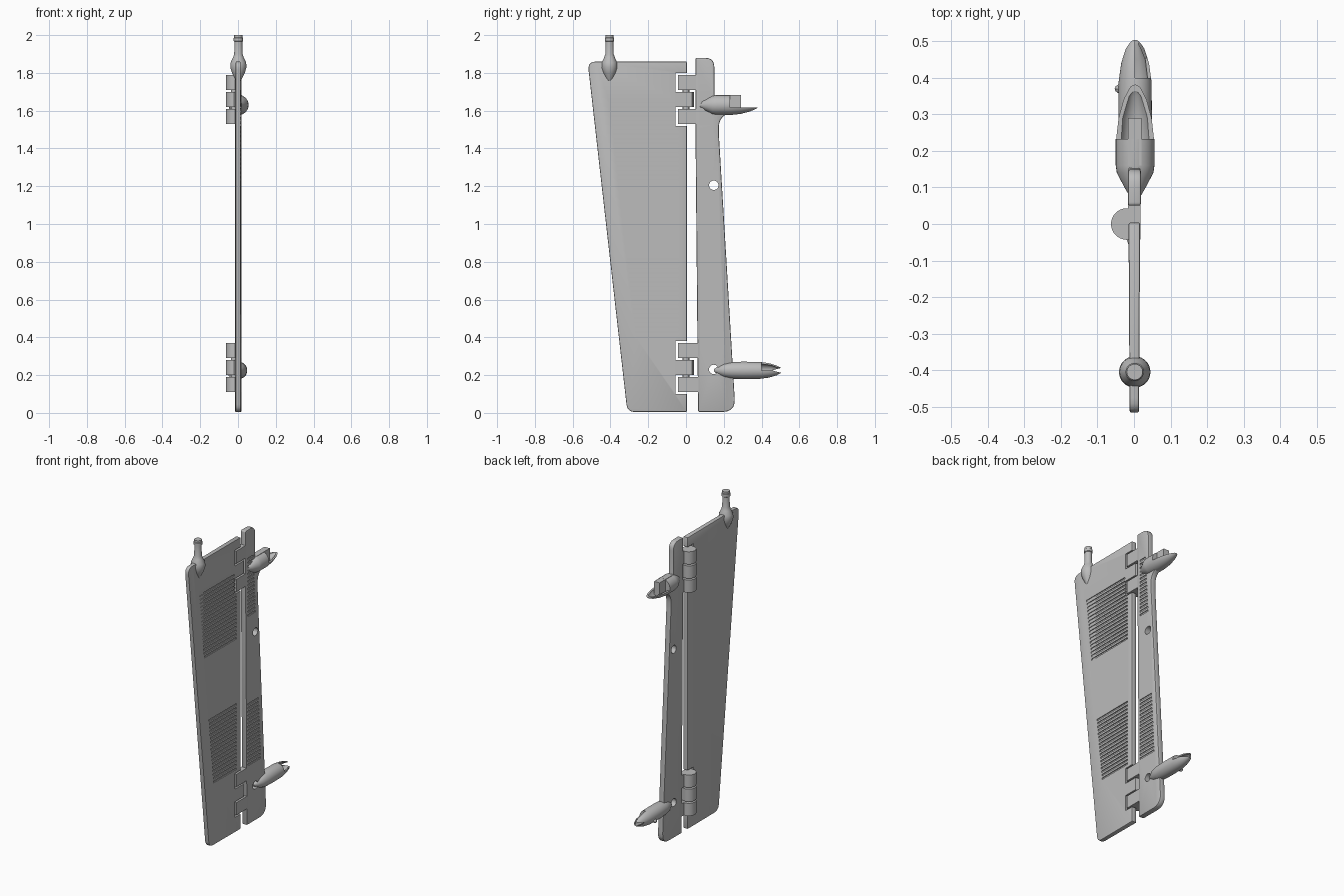
import bpy, bmesh
from math import sin, cos, pi
from mathutils import Vector

cube = bpy.data.objects.get("Cube")
if cube:
    bpy.data.objects.remove(cube, do_unlink=True)

grey = bpy.data.materials.new("plain_grey")
grey.use_nodes = True
COLOUR = (0.5, 0.5, 0.5, 1)
grey.diffuse_color = COLOUR
grey.node_tree.nodes["Principled BSDF"].inputs["Base Color"].default_value = COLOUR


def finish(name, bm):
    bmesh.ops.recalc_face_normals(bm, faces=bm.faces)
    mesh = bpy.data.meshes.new(name)
    bm.to_mesh(mesh)
    bm.free()
    mesh.materials.append(grey)
    ob = bpy.data.objects.new(name, mesh)
    bpy.context.collection.objects.link(ob)
    return ob


def activate(ob):
    bpy.ops.object.select_all(action='DESELECT')
    ob.select_set(True)
    bpy.context.view_layer.objects.active = ob


def prism(name, points, low, high, axis):
    """Extrude a 2D outline along x (points are y, z) or z (points are x, y)."""
    bm = bmesh.new()
    place = (lambda p, d: (d, p[0], p[1])) if axis == 'x' else (lambda p, d: (p[0], p[1], d))
    a = [bm.verts.new(place(p, low)) for p in points]
    b = [bm.verts.new(place(p, high)) for p in points]
    bm.faces.new(a)
    bm.faces.new(b)
    for i in range(len(a)):
        j = (i + 1) % len(a)
        bm.faces.new((a[i], a[j], b[j], b[i]))
    return finish(name, bm)


def boxes(name, bounds):
    bm = bmesh.new()
    for x0, x1, y0, y1, z0, z1 in bounds:
        made = bmesh.ops.create_cube(bm, size=1)['verts']
        for v in made:
            v.co = (x1 if v.co.x > 0 else x0, y1 if v.co.y > 0 else y0, z1 if v.co.z > 0 else z0)
    return finish(name, bm)


def lathe(name, profile, centre, axis, n=32):
    """Revolve (distance along axis, radius) points around y or z."""
    bm = bmesh.new()
    rings = []
    for d, r in profile:
        ring = []
        for k in range(n):
            u, w = r * cos(2 * pi * k / n), r * sin(2 * pi * k / n)
            co = Vector((u, d, w)) if axis == 'y' else Vector((u, w, d))
            ring.append(bm.verts.new(co + Vector(centre)))
        rings.append(ring)
    for a, b in zip(rings, rings[1:]):
        for i in range(n):
            j = (i + 1) % n
            bm.faces.new((a[i], a[j], b[j], b[i]))
    bm.faces.new(rings[0])
    bm.faces.new(rings[-1])
    return finish(name, bm)


def rounded(corners, steps=5):
    """Outline with corners (y, z, radius) softened by curves."""
    out = []
    for i, (y, z, r) in enumerate(corners):
        c = Vector((y, z))
        if not r:
            out.append(c)
            continue
        p = Vector(corners[i - 1][:2])
        q = Vector(corners[(i + 1) % len(corners)][:2])
        p, q = c + (p - c).normalized() * r, c + (q - c).normalized() * r
        for s in range(steps + 1):
            t = s / steps
            out.append(p * (1 - t) ** 2 + c * 2 * t * (1 - t) + q * t * t)
    return out


def cut(ob, cutter):
    cutter.hide_render = True
    mod = ob.modifiers.new("cut", 'BOOLEAN')
    mod.operation, mod.object, mod.solver = 'DIFFERENCE', cutter, 'EXACT'
    activate(ob)
    bpy.ops.object.modifier_apply(modifier=mod.name)
    bpy.data.objects.remove(cutter, do_unlink=True)


def soften(ob, width):
    mod = ob.modifiers.new("soft", 'BEVEL')
    mod.width, mod.segments, mod.limit_method, mod.angle_limit = width, 2, 'ANGLE', 0.9
    activate(ob)
    bpy.ops.object.modifier_apply(modifier=mod.name)


def front_edge(z):
    return -0.31 - 0.112 * z


def rear_edge(z):
    return 0.258 - 0.057 * z


def slots(low, high, face, start, end):
    """Rows of shallow horizontal grooves on the +x side."""
    pitch = 0.024
    rows = [low + pitch * i for i in range(int((high - low) / pitch) + 1)]
    return boxes("slots", [(face - 0.005, 0.1, start(z), end(z), z, z + 0.011) for z in rows])


# Large front panel, thinner towards its leading edge
panel = prism("front_panel", rounded([(0.004, 0.005, 0), (0.004, 1.86, 0), (-0.521, 1.86, 0.045),
                                      (front_edge(0.005), 0.005, 0.04)]), -0.015, 0.017, 'x')
soften(panel, 0.005)
for v in panel.data.vertices:
    v.co.x *= 1 + 0.4 * min(v.co.y, 0)
hinge_bases = (0.11, 1.53)
cut(panel, boxes("notches", [(-1, 1, -0.055, 0.1, b + o, b + o + 0.1)
                             for b in hinge_bases for o in (-0.01, 0.17)]))
for low, high in ((0.40, 0.82), (1.23, 1.66)):
    cut(panel, slots(low, high, 0.015, lambda z: front_edge(z) + 0.088, lambda z: -0.04))

# Narrow rear panel with a flare at the upper claw
rear = prism("rear_panel", rounded([
    (0.064, 0.005, 0), (0.262, 0.005, 0.07), (rear_edge(1.48), 1.48, 0.02),
    (0.175, 1.565, 0.05), (0.235, 1.59, 0), (0.235, 1.67, 0), (0.15, 1.68, 0),
    (0.15, 1.88, 0.05), (0.05, 1.88, 0.01), (0.05, 1.52, 0)]), -0.017, 0.019, 'x')
soften(rear, 0.006)
for z in (0.23, 1.205):
    hole = lathe("hole", [(-0.2, 0.025), (0.2, 0.025)], (0, 0, 0), 'z', 24)
    hole.rotation_euler.y = pi / 2
    hole.location = (0, 0.147, z)
    bpy.context.view_layer.update()
    cut(rear, hole)
for low, high in ((0.38, 0.77), (1.33, 1.70)):
    cut(rear, slots(low, high, 0.019, lambda z: 0.075, lambda z: rear_edge(z) - 0.035))

# Hinges: outer knuckles belong to the rear panel, the middle one to the front panel
R, HX = 0.043, -0.02
arc = [(HX - R * sin(pi * i / 16), R * cos(pi * i / 16)) for i in range(17)]
for label, base in zip(("lower", "upper"), hinge_bases):
    outer = arc + [(0.018, -R), (0.018, 0.075), (-0.016, 0.075), (-0.016, R)]
    for o in (0, 0.18):
        prism(label + "_outer_knuckle", outer, base + o, base + o + 0.08, 'z')
    middle = arc[:-1] + [(HX, -R), (-0.014, -0.06), (0.017, -0.06), (0.017, 0.033), (0, 0.038)]
    prism(label + "_middle_knuckle", middle, base + 0.09, base + 0.17, 'z')
    lathe(label + "_hinge_pin", [(base + 0.01, 0.018), (base + 0.25, 0.018)], (HX, 0, 0), 'z', 16)

# Bulb-shaped pivot pin on the top edge
lathe("pivot_pin", [(1.735, 0.001), (1.765, 0.016), (1.80, 0.034), (1.83, 0.043), (1.855, 0.041),
                    (1.88, 0.029), (1.90, 0.022), (1.965, 0.021), (1.968, 0.025),
                    (1.985, 0.025), (1.988, 0.022), (2.0, 0.022)], (0.002, -0.405, 0), 'z')

# Lower claw: bullet body with a hollow, forked tail
claw = lathe("lower_claw", [(0.148, 0.006), (0.17, 0.022), (0.20, 0.036), (0.24, 0.044), (0.30, 0.046),
                            (0.39, 0.045), (0.44, 0.038), (0.48, 0.026), (0.505, 0.013),
                            (0.517, 0.002)], (0.003, 0, 0.225), 'y')
cut(claw, boxes("quarter", [(0.003, 0.2, 0.40, 0.6, 0.225, 0.4)]))
cut(claw, lathe("hollow", [(0.40, 0.034), (0.45, 0.028), (0.49, 0.014), (0.6, 0.012)], (0.003, 0, 0.225), 'y'))
cut(claw, prism("fork", [(0.455, 0.225), (0.53, 0.205), (0.53, 0.245)], -0.2, 0.2, 'x'))
lathe("claw_stud", [(0.358, 0.003), (0.363, 0.01), (0.37, 0.013), (0.377, 0.01), (0.382, 0.003)],
      (-0.04, 0, 0.205), 'y', 16)

# Upper claw: cone nose, round collar and an open scoop behind
scoop = lathe("upper_claw", [(0.06, 0.006), (0.10, 0.029), (0.14, 0.05), (0.16, 0.053), (0.235, 0.053),
                             (0.29, 0.047), (0.34, 0.034), (0.375, 0.018), (0.392, 0.002)],
              (0.003, 0, 1.63), 'y')
cut(scoop, boxes("open_top", [(-0.2, 0.2, 0.232, 0.5, 1.618, 1.8)]))
cut(scoop, lathe("bowl", [(0.232, 0.040), (0.29, 0.036), (0.35, 0.02), (0.375, 0.006)],
                 (0.003, 0, 1.63), 'y'))
boxes("claw_block", [(-0.017, 0.021, 0.16, 0.29, 1.59, 1.682)])

for ob in bpy.context.scene.objects:
    if ob.type == 'MESH':
        activate(ob)
        bpy.ops.object.shade_smooth_by_angle(angle=0.5)
